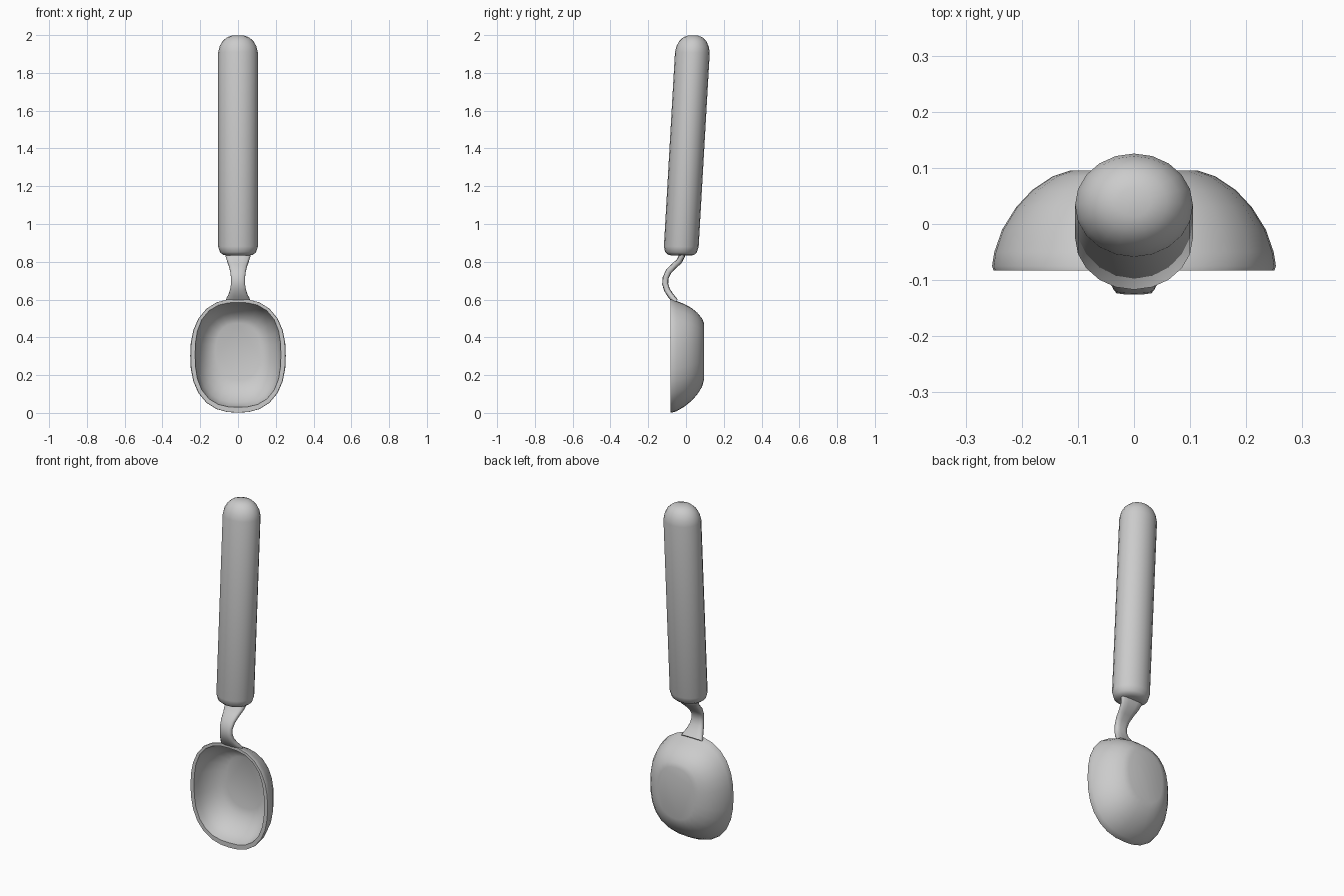
import bpy, bmesh, math
from mathutils import Vector

if "Cube" in bpy.data.objects:
    bpy.data.objects.remove(bpy.data.objects["Cube"])


def loft(name, rings, angle=40):
    """Skin a list of equal-length closed rings and cap both ends."""
    bm = bmesh.new()
    vs = [[bm.verts.new(p) for p in ring] for ring in rings]
    n = len(rings[0])
    for a, b in zip(vs, vs[1:]):
        for i in range(n):
            j = (i + 1) % n
            bm.faces.new((a[i], a[j], b[j], b[i]))
    bm.faces.new(vs[0][::-1])
    bm.faces.new(vs[-1])
    bmesh.ops.recalc_face_normals(bm, faces=bm.faces)
    me = bpy.data.meshes.new(name)
    bm.to_mesh(me)
    bm.free()
    ob = bpy.data.objects.new(name, me)
    bpy.context.collection.objects.link(ob)
    bpy.ops.object.select_all(action='DESELECT')
    ob.select_set(True)
    bpy.context.view_layer.objects.active = ob
    bpy.ops.object.shade_smooth_by_angle(angle=math.radians(angle))
    return ob


def oval(n, rx, ry, power=2.0):
    """Superellipse points in two dimensions."""
    pts = []
    for i in range(n):
        t = 2 * math.pi * i / n
        c, s = math.cos(t), math.sin(t)
        r = (abs(c) ** power + abs(s) ** power) ** (-1 / power)
        pts.append((rx * c * r, ry * s * r))
    return pts


# handle: slightly flattened, leaning rod with rounded ends
LEAN = 0.057
profile = [(0.833, 0.55), (0.837, 0.75), (0.850, 0.91), (0.880, 1.0),
           (1.908, 1.0), (1.940, 0.93), (1.968, 0.78), (1.988, 0.56), (1.998, 0.28)]
rings = []
for z, s in profile:
    cy = -0.025 + LEAN * (z - 0.88)
    rings.append([(x, cy + y, z - LEAN * y * (0.3 if z < 1 else 0.5))
                  for x, y in oval(20, 0.105 * s, 0.092 * s)])
loft("handle", rings)

# bowl: outer shell from flat back to rim, then inner wall to flat floor
# each row: y, half width, lowest z, highest z, squareness
sections = [(0.095, 0.115, 0.175, 0.475, 2.5),
            (0.085, 0.145, 0.138, 0.500, 2.5),
            (0.060, 0.182, 0.098, 0.530, 2.5),
            (0.030, 0.210, 0.064, 0.555, 2.5),
            (-0.010, 0.235, 0.032, 0.577, 2.45),
            (-0.050, 0.249, 0.009, 0.593, 2.4),
            (-0.075, 0.253, 0.001, 0.604, 2.4),
            (-0.083, 0.250, 0.002, 0.604, 2.4),
            (-0.083, 0.227, 0.030, 0.585, 2.6),
            (-0.050, 0.221, 0.036, 0.574, 2.6),
            (-0.010, 0.208, 0.056, 0.558, 2.6),
            (0.030, 0.180, 0.095, 0.530, 2.6),
            (0.055, 0.150, 0.135, 0.502, 2.5),
            (0.066, 0.118, 0.175, 0.475, 2.5)]
rings = []
for y, w, lo, hi, p in sections:
    rings.append([(x, y, (lo + hi) / 2 + z) for x, z in oval(28, w, (hi - lo) / 2, p)])
loft("bowl", rings)

# neck: S-curved strap, waisted in the middle; rows are y, z, half width
path = [(-0.015, 0.860, 0.070), (-0.022, 0.830, 0.066), (-0.036, 0.803, 0.057),
        (-0.066, 0.775, 0.047), (-0.093, 0.747, 0.041), (-0.108, 0.715, 0.037),
        (-0.110, 0.683, 0.037), (-0.101, 0.652, 0.042), (-0.084, 0.625, 0.050),
        (-0.066, 0.602, 0.062), (-0.055, 0.590, 0.066)]
rings = []
for i, (y, z, w) in enumerate(path):
    a, b = path[max(i - 1, 0)], path[min(i + 1, len(path) - 1)]
    tan = Vector((0, b[0] - a[0], b[1] - a[1])).normalized()
    nor = Vector((1, 0, 0)).cross(tan)
    rings.append([Vector((0, y, z)) + Vector((u, 0, 0)) + nor * v
                  for u, v in oval(16, w, 0.016, 4)])
loft("neck", rings, 50)
